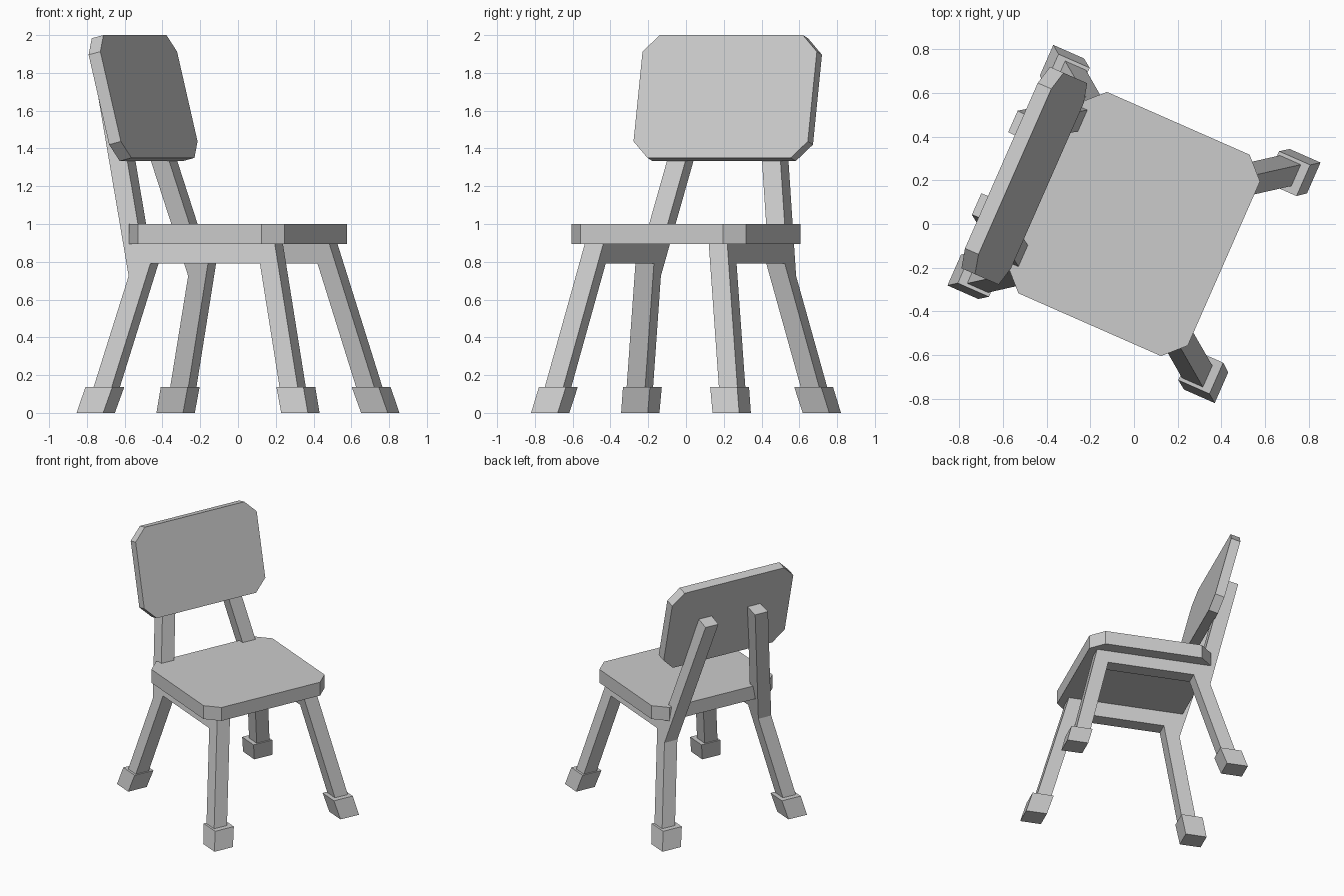
import bpy, bmesh, math
from mathutils import Matrix, Vector

cube = bpy.data.objects.get("Cube")
if cube:
    bpy.data.objects.remove(cube, do_unlink=True)

TURN = Matrix.Rotation(math.radians(-23.75), 4, "Z")   # whole chair is turned

grey = bpy.data.materials.new("plain grey")
grey.use_nodes = True
grey.diffuse_color = (0.6, 0.6, 0.6, 1)
grey.node_tree.nodes["Principled BSDF"].inputs["Base Color"].default_value = grey.diffuse_color


def loft(name, start, end):
    """Closed solid between two matching outlines."""
    bm = bmesh.new()
    a = [bm.verts.new(TURN @ Vector(p)) for p in start]
    b = [bm.verts.new(TURN @ Vector(p)) for p in end]
    bm.faces.new(a)
    bm.faces.new(b[::-1])
    for i in range(len(a)):
        j = (i + 1) % len(a)
        bm.faces.new((a[i], b[i], b[j], a[j]))
    bmesh.ops.recalc_face_normals(bm, faces=bm.faces)
    mesh = bpy.data.meshes.new(name)
    bm.to_mesh(mesh)
    bm.free()
    mesh.materials.append(grey)
    obj = bpy.data.objects.new(name, mesh)
    bpy.context.collection.objects.link(obj)
    return obj


def chamfered(a, b, c):
    """Rectangle outline of half sizes a, b with corners cut by c."""
    return [(a, b - c), (a - c, b), (c - a, b), (-a, b - c),
            (-a, c - b), (c - a, -b), (a - c, -b), (a, c - b)]


# Seat slab
outline = chamfered(0.45, 0.504, 0.093)
loft("seat", [(x, y, 0.895) for x, y in outline], [(x, y, 1.0) for x, y in outline])

# Backrest panel, leaning back
lean = Matrix.Translation((-0.515, 0, 1.675)) @ Matrix.Rotation(math.radians(-14), 4, "Y")
panel = chamfered(0.504, 0.335, 0.09)
loft("backrest", [lean @ Vector((0, y, z)) for y, z in panel],
     [lean @ Vector((-0.07, y, z)) for y, z in panel])

# Side frames: front leg, rail, back leg and back post in one leaning plane
profile = [(0.61, 0.06), (0.505, 0.06), (0.317, 0.79), (-0.317, 0.79),
           (-0.505, 0.06), (-0.61, 0.06), (-0.437, 0.725), (-0.697, 1.69),
           (-0.598, 1.715), (-0.378, 0.895), (0.394, 0.895)]


def splay(z):
    return 0.583 - 0.191 * z


for side, word in ((1, "left"), (-1, "right")):
    loft(word + "_side_frame",
         [(x, side * splay(z), z) for x, z in profile],
         [(x, side * (splay(z) - 0.107), z) for x, z in profile])

    # Block feet sheared along the legs
    for end, place in ((1, "front"), (-1, "back")):
        rings = [[(end * (cx + dx), side * (cy + dy), z)
                  for dx, dy in ((-h, -h), (h, -h), (h, h), (-h, h))]
                 for cx, cy, z, h in ((0.592, 0.525, 0, 0.077), (0.552, 0.495, 0.138, 0.078))]
        loft(f"{word}_{place}_foot", *rings)
